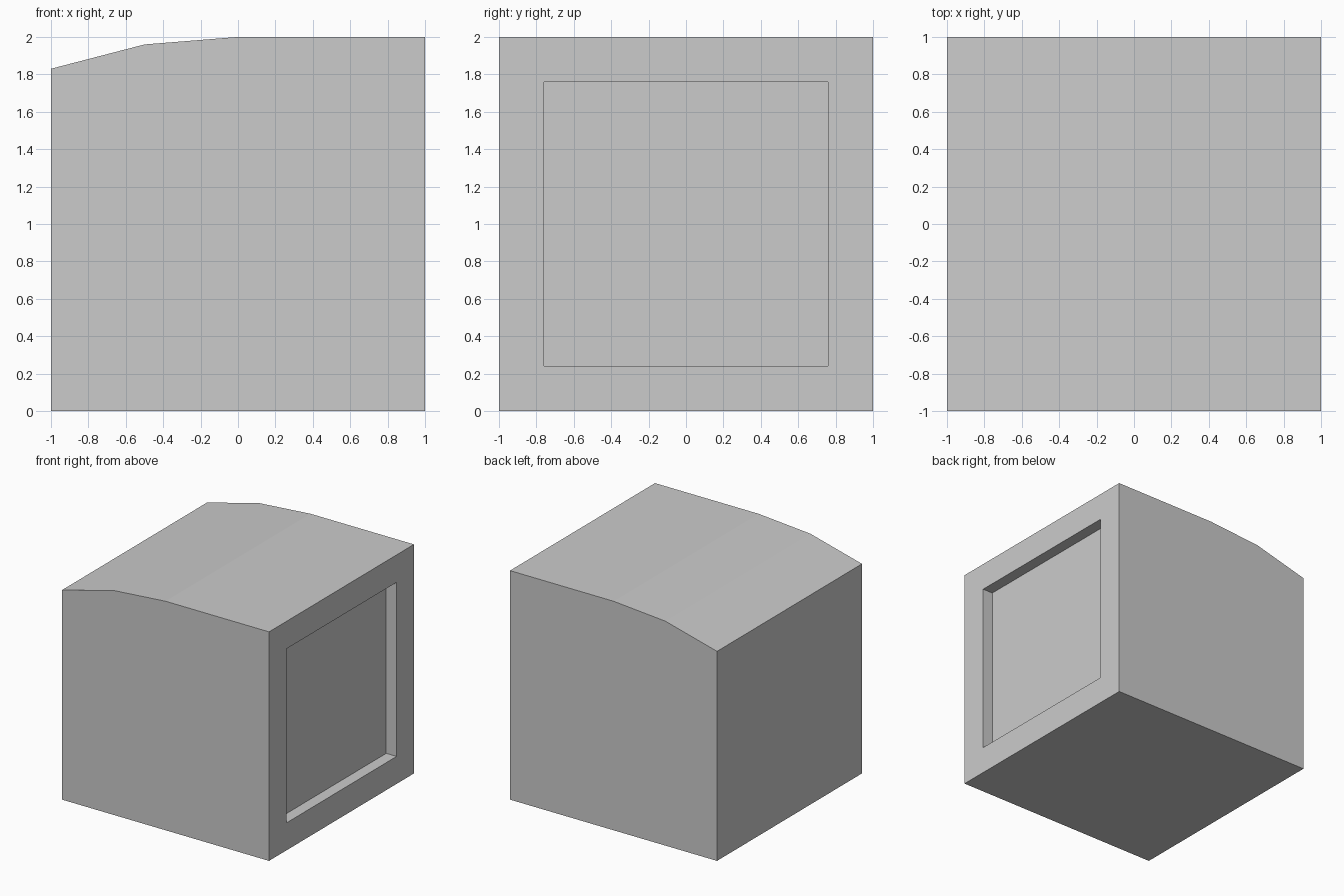
import bpy, bmesh
from mathutils import Vector

if "Cube" in bpy.data.objects:
    bpy.data.objects.remove(bpy.data.objects["Cube"])

# Side profile (x, z): block whose top slopes down in facets towards -x
PROFILE = [(-1, 0), (1, 0), (1, 2), (0, 2), (-0.5, 1.96), (-1, 1.83)]
RIM, DEPTH = 0.24, 0.10

bm = bmesh.new()

# Block body: extrude the profile from front to back
front = bm.faces.new([bm.verts.new((x, -1, z)) for x, z in PROFILE])
result = bmesh.ops.extrude_face_region(bm, geom=[front], use_keep_orig=True)
moved = [g for g in result["geom"] if isinstance(g, bmesh.types.BMVert)]
bmesh.ops.translate(bm, verts=moved, vec=(0, 2, 0))
bmesh.ops.recalc_face_normals(bm, faces=bm.faces[:])
bm.normal_update()

# Square recess in the right side: inset a rim, then push a straight-walled pocket in
right = next(f for f in bm.faces if f.normal.x > 0.99)
bmesh.ops.inset_region(bm, faces=[right], thickness=RIM, use_even_offset=True)
pocket = bmesh.ops.extrude_discrete_faces(bm, faces=[right])["faces"][0]
bmesh.ops.translate(bm, verts=pocket.verts[:], vec=Vector((-DEPTH, 0, 0)))
bmesh.ops.recalc_face_normals(bm, faces=bm.faces[:])

mesh = bpy.data.meshes.new("recessed_block")
bm.to_mesh(mesh)
bm.free()
bpy.context.collection.objects.link(bpy.data.objects.new("recessed_block", mesh))
